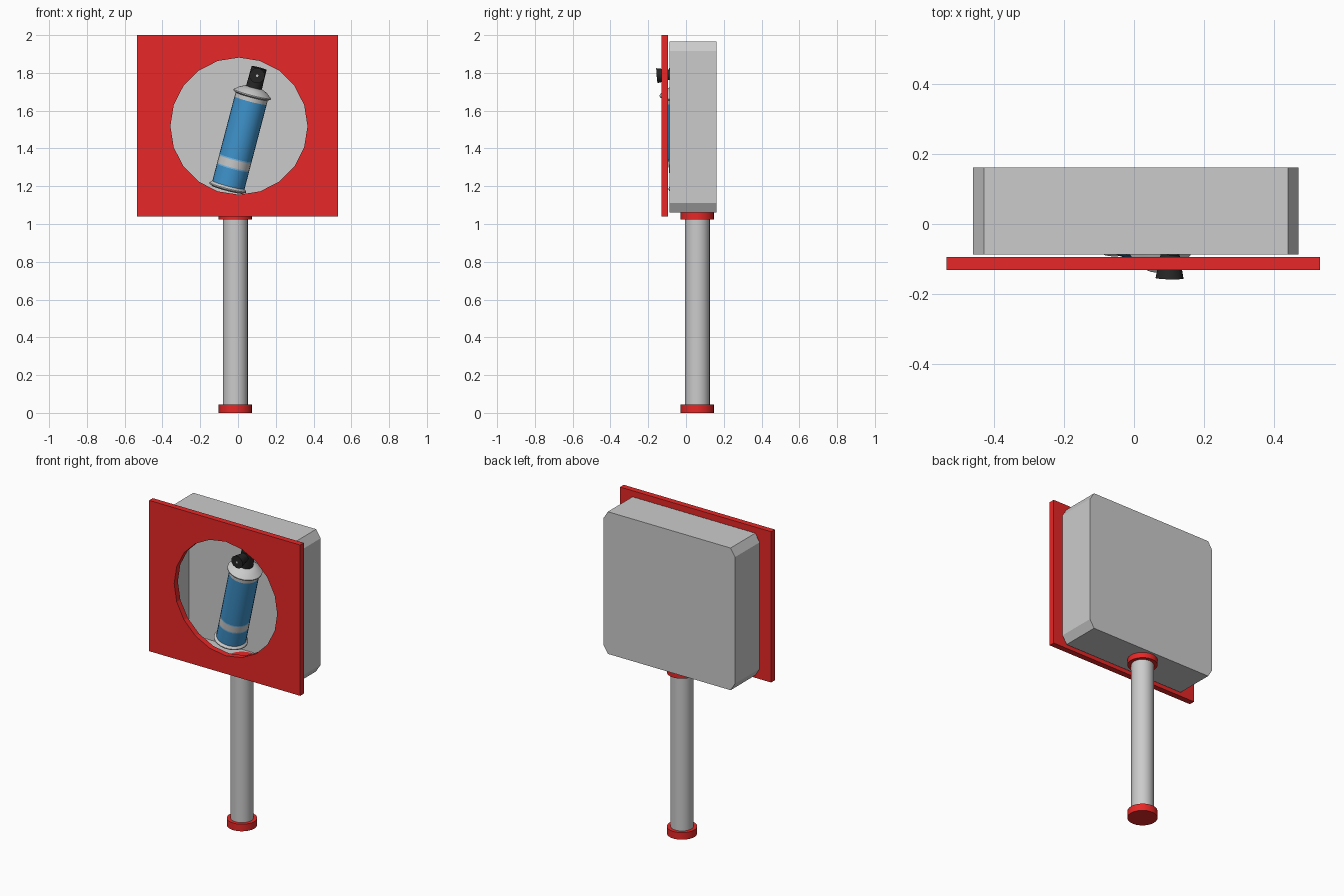
import bpy, bmesh
from math import sin, cos, tau, radians
from mathutils import Matrix

if "Cube" in bpy.data.objects:
    bpy.data.objects.remove(bpy.data.objects["Cube"])


def material(name, rgb):
    m = bpy.data.materials.new(name)
    m.diffuse_color = (*rgb, 1)
    m.use_nodes = True
    m.node_tree.nodes["Principled BSDF"].inputs["Base Color"].default_value = m.diffuse_color
    return m


RED = material("red", (0.8, 0.02, 0.02))
BLUE = material("blue", (0.05, 0.3, 0.62))
PALE_BLUE = material("pale_blue", (0.2, 0.5, 0.8))
WHITE = material("white", (0.85, 0.85, 0.85))
BLACK = material("black", (0.02, 0.02, 0.02))


def finish(bm, name, mat=None, matrix=Matrix(), smooth=False):
    me = bpy.data.meshes.new(name)
    bm.to_mesh(me)
    bm.free()
    ob = bpy.data.objects.new(name, me)
    bpy.context.collection.objects.link(ob)
    ob.matrix_world = matrix
    if mat:
        me.materials.append(mat)
    if smooth:
        bpy.ops.object.select_all(action='DESELECT')
        bpy.context.view_layer.objects.active = ob
        ob.select_set(True)
        bpy.ops.object.shade_smooth_by_angle(angle=radians(35))
    return ob


def loop(bm, points):
    vs = [bm.verts.new(p) for p in points]
    return [bm.edges.new((vs[i - 1], vs[i])) for i in range(len(vs))], vs


def lathe(name, profile, mat=None, matrix=Matrix(), sides=24, caps=True):
    """Revolve (radius, height) pairs around local z."""
    bm = bmesh.new()
    rings = [[bm.verts.new((r * cos(tau * i / sides), r * sin(tau * i / sides), z))
              for i in range(sides)] for r, z in profile]
    for a, b in zip(rings, rings[1:]):
        for i in range(sides):
            j = (i + 1) % sides
            bm.faces.new((a[i], a[j], b[j], b[i]))
    if caps:
        bm.faces.new(rings[0][::-1])
        bm.faces.new(rings[-1])
    return finish(bm, name, mat, matrix, True)


# Post with a collar at each end
post = Matrix.Translation((-0.014, 0.06, 0))
lathe("post", [(0.066, 0.02), (0.066, 1.05)], matrix=post)
lathe("base_collar", [(0.088, 0), (0.088, 0.045)], RED, post)
lathe("top_collar", [(0.088, 1.025), (0.088, 1.062)], RED, post)

# Housing: chamfered box with an open front
x0, x1, z0, z1, cx, cz = -0.458, 0.469, 1.06, 1.965, 0.031, 0.05
outline = [(x0 + cx, z0), (x1 - cx, z0), (x1, z0 + cz), (x1, z1 - cz),
           (x1 - cx, z1), (x0 + cx, z1), (x0, z1 - cz), (x0, z0 + cz)]
bm = bmesh.new()
front = [bm.verts.new((x, -0.087, z)) for x, z in outline]
back = [bm.verts.new((x, 0.161, z)) for x, z in outline]
for i in range(8):
    bm.faces.new((front[i - 1], back[i - 1], back[i], front[i]))
bm.faces.new(back[::-1])
bmesh.ops.recalc_face_normals(bm, faces=bm.faces)
finish(bm, "housing")

# Front panel with a twenty-sided round opening
bm = bmesh.new()
edges, _ = loop(bm, [(-0.534, -0.131, 1.04), (0.53, -0.131, 1.04),
                     (0.53, -0.131, 2), (-0.534, -0.131, 2)])
hole, _ = loop(bm, [(0.005 + 0.363 * sin(tau * i / 20), -0.131,
                     1.518 + 0.363 * cos(tau * i / 20)) for i in range(20)])
bmesh.ops.triangle_fill(bm, edges=edges + hole, use_beauty=True)
ext = bmesh.ops.extrude_face_region(bm, geom=bm.faces[:], use_keep_orig=True)
bmesh.ops.translate(bm, vec=(0, 0.037, 0),
                    verts=[g for g in ext["geom"] if isinstance(g, bmesh.types.BMVert)])
bmesh.ops.recalc_face_normals(bm, faces=bm.faces)
finish(bm, "front_panel", RED)

# Spray can, tilted sideways and leaning forward
can = (Matrix.Translation((-0.055, 0.007, 1.19))
       @ Matrix.Rotation(radians(14.7), 4, 'Y') @ Matrix.Rotation(radians(5), 4, 'X'))
R = 0.088
lathe("can_bottom_rim", [(0.085, -0.008), (0.1, 0), (0.1, 0.006), (R, 0.018)], WHITE, can)
for name, a, b, mat in [("can_lower_body", 0.018, 0.112, BLUE),
                        ("can_lower_stripe", 0.112, 0.119, PALE_BLUE),
                        ("can_band", 0.119, 0.16, WHITE),
                        ("can_upper_stripe", 0.16, 0.167, PALE_BLUE),
                        ("can_upper_body", 0.167, 0.482, BLUE)]:
    lathe(name, [(R, a), (R, b)], mat, can, caps=False)
lathe("can_shoulder", [(R, 0.482), (R, 0.505), (0.102, 0.512), (0.102, 0.518),
                       (0.075, 0.54), (0.045, 0.553)], WHITE, can)

# Spray cap with a flared spout facing forward
lathe("spray_cap", [(0.043, 0.54), (0.041, 0.66)], BLACK, can, 16)
spout = can @ Matrix.Translation((0, 0, 0.627)) @ Matrix.Rotation(radians(90), 4, 'X')
lathe("spray_spout", [(0.024, 0.02), (0.041, 0.107)], BLACK, spout, 12)
lathe("spray_opening", [(0.007, 0.1), (0.007, 0.109)], WHITE, spout, 8)
